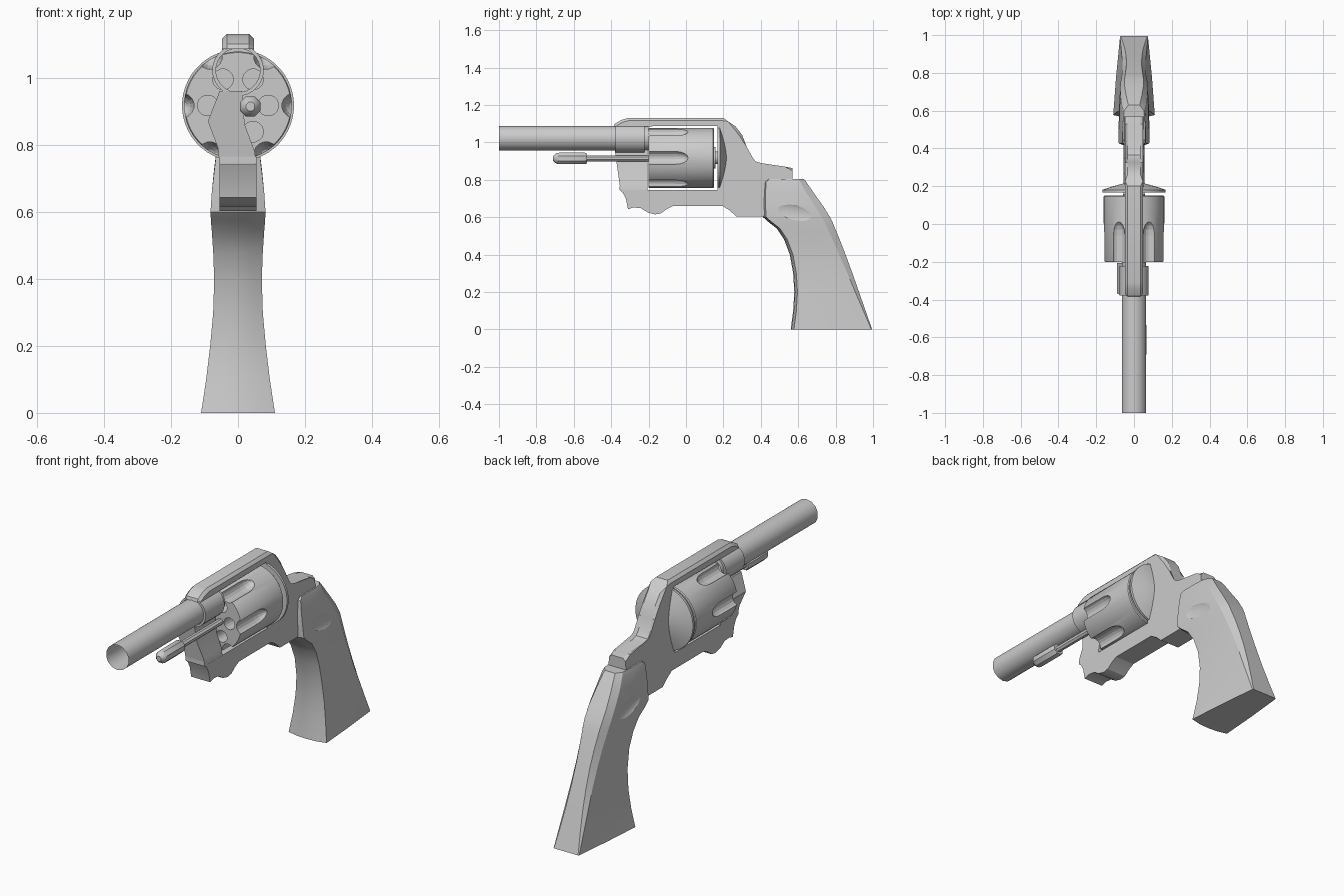
import bpy, bmesh
from math import sin, cos, pi, radians
from mathutils import Matrix

if "Cube" in bpy.data.objects:
    bpy.data.objects.remove(bpy.data.objects["Cube"])


def finish(name, bm, smooth=35):
    bmesh.ops.recalc_face_normals(bm, faces=bm.faces)
    me = bpy.data.meshes.new(name)
    bm.to_mesh(me)
    bm.free()
    ob = bpy.data.objects.new(name, me)
    bpy.context.collection.objects.link(ob)
    if smooth:
        bpy.ops.object.select_all(action='DESELECT')
        ob.select_set(True)
        bpy.context.view_layer.objects.active = ob
        bpy.ops.object.shade_smooth_by_angle(angle=radians(smooth))
    return ob


def loft(bm, rings, caps=True):
    """Skin a list of closed rings of points."""
    vs = [[bm.verts.new(p) for p in r] for r in rings]
    n = len(vs[0])
    for a, b in zip(vs, vs[1:]):
        for i in range(n):
            bm.faces.new((a[i], a[(i + 1) % n], b[(i + 1) % n], b[i]))
    if caps:
        bm.faces.new(vs[0])
        bm.faces.new(vs[-1])
    return vs


def lathe(bm, prof, n, x=0, z=0, caps=True):
    """Turn (y, radius) points around an axis along y."""
    loft(bm, [[(x + r * cos(2 * pi * (i + .5) / n), y, z + r * sin(2 * pi * (i + .5) / n))
               for i in range(n)] for y, r in prof], caps)


def turned(name, prof, n, x=0, z=0, caps=True):
    bm = bmesh.new()
    lathe(bm, prof, n, x, z, caps)
    return finish(name, bm)


def cut(ob, cutter):
    m = ob.modifiers.new("cut", 'BOOLEAN')
    m.operation, m.solver, m.object = 'DIFFERENCE', 'EXACT', cutter
    bpy.context.view_layer.objects.active = ob
    # the cut goes before the smoothing
    ob.modifiers.move(len(ob.modifiers) - 1, 0)
    bpy.ops.object.modifier_apply(modifier=m.name)
    bpy.data.objects.remove(cutter)


BZ, CZ = 1.022, 0.917   # heights of barrel and cylinder axes

# Frame: C-shaped side profile with the upper outer edges chamfered
outer = [(-.385, 1.085), (-.38, 1.1), (-.345, 1.12), (-.31, 1.13), (.2, 1.13), (.225, 1.112),
         (.265, 1.085), (.3, 1.04), (.325, .975), (.345, .91), (.365, .885), (.4, .875),
         (.53, .87), (.57, .862)]
rest = [(.57, .72), (.46, .63), (.41, .603), (.27, .603), (.235, .635), (.195, .66), (-.07, .66),
        (-.1, .645), (-.135, .62), (-.165, .615), (-.205, .625), (-.24, .648), (-.28, .652),
        (-.31, .643), (-.322, .7), (-.355, .765), (-.355, .745), (.168, .745), (.168, 1.088)]
bm = bmesh.new()
pts = outer + rest
rings = loft(bm, [[(x, y, z) for y, z in pts] for x in (-.055, .055)])
# narrower top strap
for r in rings:
    for v in r:
        if v.co.z > .85:
            v.co.x *= .86
rim = [bm.edges.get((r[i], r[i + 1])) for r in rings for i in range(len(outer) - 1)]
bmesh.ops.bevel(bm, geom=rim, offset=.014, segments=1, affect='EDGES')
finish("frame", bm, 25)

# Crane: offset arm carrying the cylinder, leaning forward
bm = bmesh.new()
arm = [(-.055, .74), (.055, .74), (.05, .78), (.02, .86), (.012, .96), (-.055, .96),
       (-.09, .87), (-.06, .79)]
loft(bm, [[(x, -.35 - (z - .74) * .14, z) for x, z in arm], [(x, -.207, z) for x, z in arm]])
finish("crane", bm, 25)

# Barrel and its collar, open tubes
turned("barrel", [(-1, .066), (-.2, .066)], 14, 0, BZ, False)
turned("barrel_collar", [(-.378, .066), (-.378, .077), (-.222, .077), (-.222, .066)], 24, 0, BZ, False)

# Ejector rod with knob
turned("ejector_rod", [(-.71, .014), (-.695, .029), (-.68, .033), (-.54, .033), (-.53, .028),
                       (-.53, .017), (-.2, .017)], 8, .037, .914)

# Cylinder with six flutes and six chambers
cyl = turned("cylinder", [(-.2, .158), (-.195, .161), (.145, .161), (.15, .157)], 48, 0, CZ)
bm = bmesh.new()
for k in range(6):
    c, s = cos(k * pi / 3), sin(k * pi / 3)
    lathe(bm, [(-.25, .037), (-.06, .037), (-.03, .034), (-.008, .026), (.007, .014), (.012, .003)],
          16, .168 * c, CZ + .168 * s)
    lathe(bm, [(-.25, .031), (.14, .031)], 16, .09 * c, CZ + .09 * s)
cut(cyl, finish("cylinder_cutter", bm, 0))

# Ratchet behind the cylinder and recoil shield
turned("ratchet", [(.148, .06), (.158, .06), (.158, .035), (.17, .035)], 12, 0, CZ)
turned("recoil_shield", [(.168, .167), (.181, .167), (.2, .11), (.215, .055), (.22, .02)], 48, 0, CZ)

# Grip: sections of (z, front, back, front half width, rear half width, back strip, chamfer)
secs = [(0, .56, .995, .11, .074, .07, .004), (.1, .573, .96, .095, .07, .058, .012),
        (.2, .579, .925, .083, .066, .048, .02), (.3, .573, .89, .074, .062, .042, .027),
        (.4, .555, .853, .071, .062, .04, .034), (.48, .525, .822, .074, .065, .042, .038),
        (.54, .485, .797, .078, .07, .046, .04), (.575, .44, .783, .081, .072, .048, .042),
        (.6, .412, .77, .082, .073, .05, .044), (.66, .408, .733, .078, .072, .05, .044),
        (.73, .408, .683, .07, .066, .042, .04), (.79, .412, .642, .063, .058, .033, .032),
        (.805, .43, .63, .058, .052, .03, .03)]
bm = bmesh.new()
rings = []
for z, f, b, w, wr, bk, c in secs:
    half = [(w * .5, f + .004), (w, f + .017), ((w + wr) / 2 + .003, (f + b) / 2), (wr, b - c), (bk, b)]
    rings.append([(0, f, z)] + [(x, y, z) for x, y in half] + [(-x, y, z) for x, y in half[::-1]])
loft(bm, rings)
grip = finish("grip", bm, 25)

# Shallow thumb scoops on both grip sides
bm = bmesh.new()
for sx in (-1, 1):
    bmesh.ops.create_uvsphere(bm, u_segments=24, v_segments=12, radius=1,
                              matrix=Matrix.Translation((sx * .092, .59, .625)) @
                              Matrix.Rotation(radians(-14), 4, 'X') @
                              Matrix.Diagonal((.022, .125, .05, 1)))
cut(grip, finish("scoop_cutter", bm, 0))
